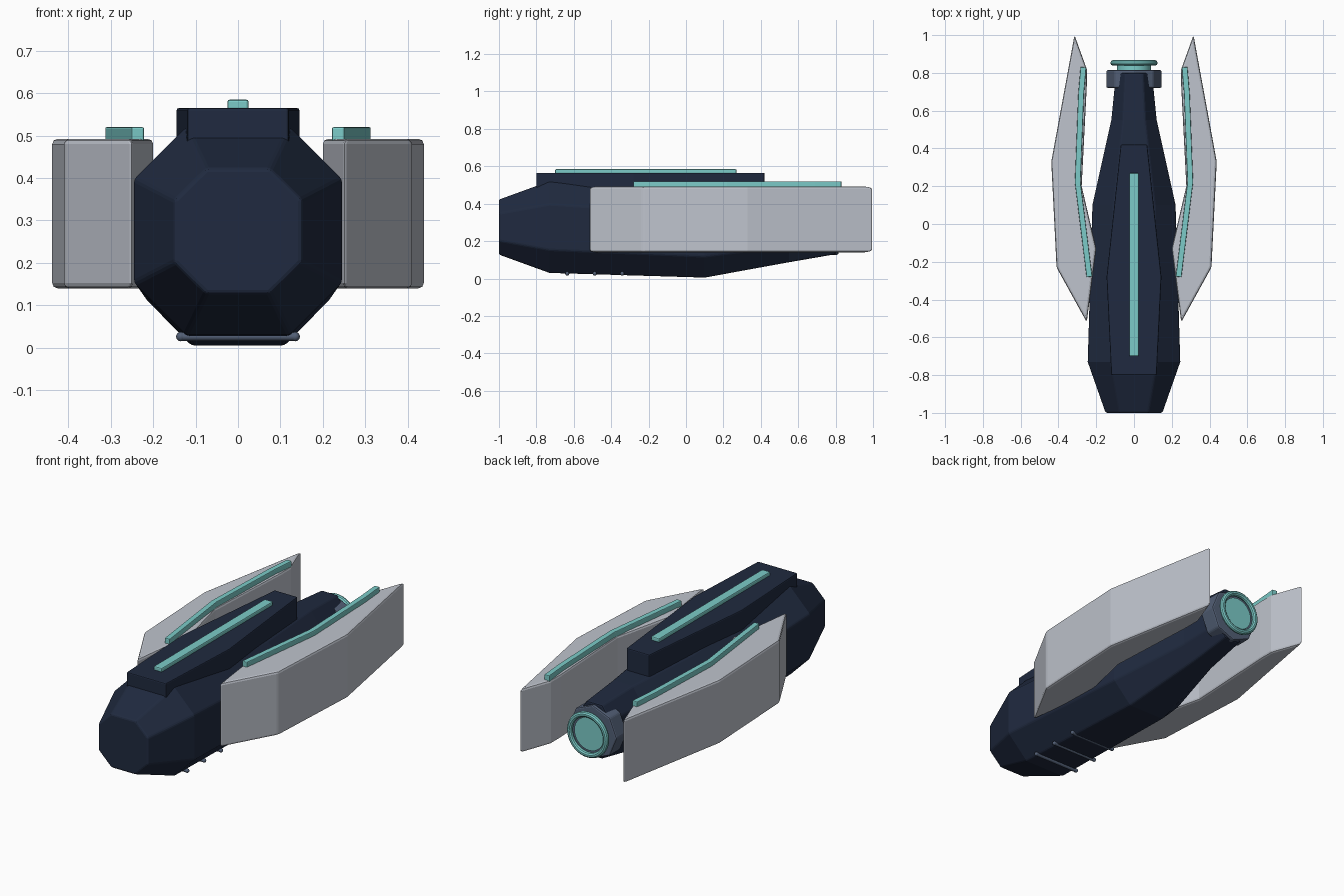
import bpy, bmesh, math
from mathutils import Vector

if "Cube" in bpy.data.objects:
    bpy.data.objects.remove(bpy.data.objects["Cube"])


def material(name, rgb):
    m = bpy.data.materials.new(name)
    m.use_nodes = True
    m.diffuse_color = (*rgb, 1)
    m.node_tree.nodes["Principled BSDF"].inputs["Base Color"].default_value = (*rgb, 1)
    return m


NAVY = material("navy hull", (0.014, 0.023, 0.05))
PALE = material("pale grey", (0.52, 0.55, 0.61))
TEAL = material("teal glow", (0.2, 0.6, 0.58))
SLATE = material("slate metal", (0.085, 0.115, 0.18))


def loft(name, rings, mat, bevel=0.0):
    """Closed solid through a list of rings with equal point counts."""
    bm = bmesh.new()
    loops = [[bm.verts.new(p) for p in ring] for ring in rings]
    for a, b in zip(loops, loops[1:]):
        for i in range(len(a)):
            j = (i + 1) % len(a)
            bm.faces.new((a[i], a[j], b[j], b[i]))
    bm.faces.new(loops[0])
    bm.faces.new(loops[-1])
    bmesh.ops.recalc_face_normals(bm, faces=bm.faces)
    mesh = bpy.data.meshes.new(name)
    bm.to_mesh(mesh)
    bm.free()
    ob = bpy.data.objects.new(name, mesh)
    bpy.context.collection.objects.link(ob)
    mesh.materials.append(mat)
    if bevel:
        mod = ob.modifiers.new("soft edges", "BEVEL")
        mod.width = bevel
        mod.segments = 2
        mod.limit_method = "ANGLE"
        mod.angle_limit = math.radians(25)
    return ob


def prism(name, outline, z0, z1, mat, bevel, side=1):
    return loft(name, [[(side * x, y, z) for x, y in outline] for z in (z0, z1)], mat, bevel)


def finish(name, mat, smooth=True):
    ob = bpy.context.object
    ob.name = name
    ob.data.materials.append(mat)
    if smooth:
        bpy.ops.object.shade_smooth_by_angle()
    return ob


def disc(name, radius, y0, y1, z, sides, mat, smooth=True):
    bpy.ops.mesh.primitive_cylinder_add(vertices=sides, radius=radius, depth=y1 - y0,
                                        location=(0, (y0 + y1) / 2, z),
                                        rotation=(math.pi / 2, 0, 0))
    return finish(name, mat, smooth)


def ribbon(path, width):
    """Outline of constant width along an open path."""
    pts = [Vector(p) for p in path]
    left, right = [], []
    for i, p in enumerate(pts):
        d = (pts[min(i + 1, len(pts) - 1)] - pts[max(i - 1, 0)]).normalized()
        n = Vector((-d.y, d.x)) * width / 2
        left.append(tuple(p + n))
        right.append(tuple(p - n))
    return left + right[::-1]


# Hull: octagonal sections given as y, half width, bottom, top
OCT = [(1, .5), (.5, 1), (-.5, 1), (-1, .5), (-1, -.5), (-.5, -1), (.5, -1), (1, -.5)]
sections = [(-1, .15, .128, .422), (-.73, .245, .03, .52), (.1, .22, .005, .455),
            (.55, .12, .087, .44), (.8, .095, .13, .425)]
loft("hull", [[(u * h, y, (b + t) / 2 + v * (t - b) / 2) for u, v in OCT]
              for y, h, b, t in sections], NAVY, .008)

# Raised spine with its light strip
half = [(.12, -.8), (.145, -.28), (.07, .42)]
prism("spine", half + [(-x, y) for x, y in half[::-1]], .43, .565, NAVY, .006)
prism("spine_light", ribbon([(0, -.7), (0, .27)], .05), .56, .585, TEAL, .006)

# Side pods with light strips
pod = [(.315, 1), (.25, .82), (.25, .73), (.277, .2), (.2, -.13), (.25, -.52),
       (.41, -.23), (.438, .33)]
strip = [(.268, .83), (.28, .69), (.298, .22), (.236, -.28)]
for side, label in ((1, "left"), (-1, "right")):
    prism(label + "_pod", pod, .14, .492, PALE, .012, side)
    prism(label + "_pod_light", ribbon(strip, .03), .485, .52, TEAL, .004, side)

# Engine: collar, glowing core and ring
ENGINE_Z = .272
collar = disc("engine_collar", .147, .72, .815, ENGINE_Z, 8, SLATE, False)
mod = collar.modifiers.new("soft edges", "BEVEL")
mod.width = .008
mod.segments = 2
disc("engine_core", .09, .8, .845, ENGINE_Z, 32, TEAL)
bpy.ops.mesh.primitive_torus_add(major_segments=40, minor_segments=10, major_radius=.11,
                                 minor_radius=.015, location=(0, .853, ENGINE_Z),
                                 rotation=(math.pi / 2, 0, 0))
finish("engine_ring", TEAL)

# Belly rods with rounded ends
for i in range(3):
    y = -.635 + .147 * i
    bpy.ops.mesh.primitive_cylinder_add(vertices=12, radius=.01, depth=.27,
                                        location=(0, y, .026), rotation=(0, math.pi / 2, 0))
    finish(f"belly_rod_{i + 1}", SLATE)
    for side, label in ((1, "left"), (-1, "right")):
        bpy.ops.mesh.primitive_uv_sphere_add(segments=12, ring_count=8, radius=.011,
                                             location=(side * .135, y, .026))
        finish(f"{label}_rod_cap_{i + 1}", SLATE)
